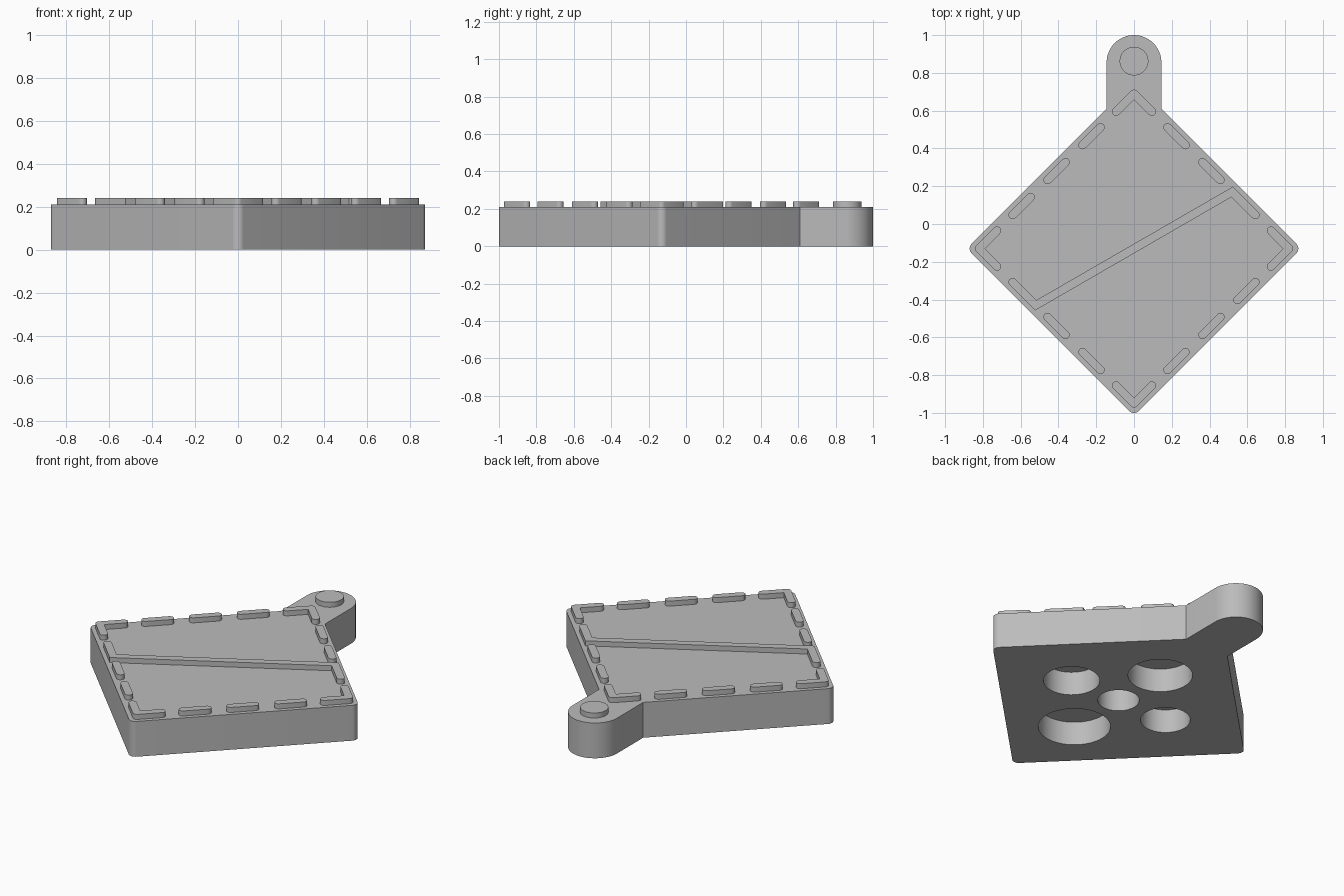
import bpy, bmesh
from math import pi, cos, sin, radians
from mathutils import Vector

if "Cube" in bpy.data.objects:
    bpy.data.objects.remove(bpy.data.objects["Cube"])

CY = -0.13            # centre of the diamond plate
HALF = 0.885          # half diagonal of the plate
THICK, TOP = 0.21, 0.24
RAIL, BAR = 0.82, 0.022   # half diagonal of the dashed border, half width of a bar

grey = bpy.data.materials.new("plain_grey")
grey.use_nodes = True
grey.diffuse_color = (0.5, 0.5, 0.5, 1)
grey.node_tree.nodes["Principled BSDF"].inputs["Base Color"].default_value = (0.5, 0.5, 0.5, 1)


def arc(center, radius, start, end, steps):
    """Points on an arc, angles in degrees."""
    angles = [radians(start + (end - start) * i / steps) for i in range(steps + 1)]
    return [Vector((center[0] + radius * cos(a), center[1] + radius * sin(a))) for a in angles]


def prism(name, outline, low, high):
    """Extrude a closed 2D outline between two heights."""
    bm = bmesh.new()
    face = bm.faces.new([bm.verts.new((p[0], p[1], low)) for p in outline])
    up = bmesh.ops.extrude_face_region(bm, geom=[face])["geom"]
    bmesh.ops.translate(bm, vec=(0, 0, high - low),
                        verts=[v for v in up if isinstance(v, bmesh.types.BMVert)])
    bmesh.ops.recalc_face_normals(bm, faces=bm.faces)
    mesh = bpy.data.meshes.new(name)
    bm.to_mesh(mesh)
    bm.free()
    mesh.materials.append(grey)
    obj = bpy.data.objects.new(name, mesh)
    bpy.context.collection.objects.link(obj)
    return obj


def side(path, w, sharp):
    """Right-hand offset of a path, ending in a round cap."""
    points = []
    dirs = [(b - a).normalized() for a, b in zip(path, path[1:])]
    for p, d, e in zip(path[1:], dirs, dirs[1:]):
        n, m = Vector((d.y, -d.x)), Vector((e.y, -e.x))
        outer = d.x * e.y - d.y * e.x > 0
        if outer and not sharp:
            points += [p + n.slerp(m, i / 4) * w for i in range(5)]
        else:
            points.append(p + (n + m) * w / (1 + n.dot(m)))
    end = dirs[-1]
    n = Vector((end.y, -end.x))
    cap = [path[-1] + (n * cos(pi * i / 8) + end * sin(pi * i / 8)) * w for i in range(9)]
    return points + cap


def bar(name, path, sharp=False):
    """Raised rounded bar following a path."""
    path = [Vector(p) for p in path]
    outline = side(path, BAR, sharp) + side(path[::-1], BAR, sharp)
    return prism(name, outline, THICK - 0.005, TOP)


def rail(sx, sy, t):
    """Point on one edge of the dashed border."""
    return (sx * t, CY + sy * (RAIL - t))


# Plate with its hanging tab
R = 0.036
inset = HALF - R * 2 ** 0.5
TAB = 0.145
joint = CY + HALF - TAB
outline = arc((0, CY - inset), R, -135, -45, 8)
outline += arc((inset, CY), R, -45, 45, 8)
outline += [Vector((TAB, joint))] + arc((0, 0.855), TAB, 0, 180, 32) + [Vector((-TAB, joint))]
outline += arc((-inset, CY), R, 135, 225, 8)
plate = prism("plate_with_tab", outline, 0, THICK)

# Round pockets in the underside
pockets = [(0, 0, 0.112), (0.33, 0, 0.152), (0, 0.35, 0.174), (-0.33, 0, 0.134), (0, -0.37, 0.195)]
for x, y, radius in pockets:
    cutter = prism("pocket_cutter", arc((x, CY + y), radius, 0, 352.5, 47), -0.1, 0.14)
    cutter.hide_render = True
    cut = plate.modifiers.new("pocket", 'BOOLEAN')
    cut.operation, cut.solver, cut.object = 'DIFFERENCE', 'EXACT', cutter
    bpy.context.view_layer.objects.active = plate
    bpy.ops.object.modifier_apply(modifier=cut.name)
    bpy.data.objects.remove(cutter)

parts = [plate]

# Pin on the tab
parts.append(prism("tab_pin", arc((0, 0.862), 0.076, 0, 352.5, 47), THICK - 0.005, TOP))

# Dashes along the four edges
ARM = 0.095
for sx in (1, -1):
    for sy in (1, -1):
        for t in (0.225, 0.41, 0.595):
            if t > 0.5 and sx == sy:
                continue  # here the diagonal bar bends into the border
            parts.append(bar("border_dash", [rail(sx, sy, t - ARM / 2), rail(sx, sy, t + ARM / 2)]))

# Angle pieces in the four corners
for s in (1, -1):
    parts.append(bar("corner_angle", [rail(-1, s, ARM), rail(1, s, 0), rail(1, s, ARM)]))
    parts.append(bar("corner_angle", [rail(s, 1, RAIL - ARM), rail(s, 1, RAIL), rail(s, -1, RAIL - ARM)]))

# Diagonal bar, bent at both ends to follow the border
bend = RAIL / (1 + 3 ** -0.5)
tip = 0.595 + ARM / 2
parts.append(bar("diagonal_bar", [rail(1, 1, tip), rail(1, 1, bend),
                                  rail(-1, -1, bend), rail(-1, -1, tip)], sharp=True))

for obj in bpy.context.selected_objects:
    obj.select_set(False)
for obj in parts:
    obj.select_set(True)
bpy.context.view_layer.objects.active = plate
bpy.ops.object.shade_smooth_by_angle(angle=radians(30))
